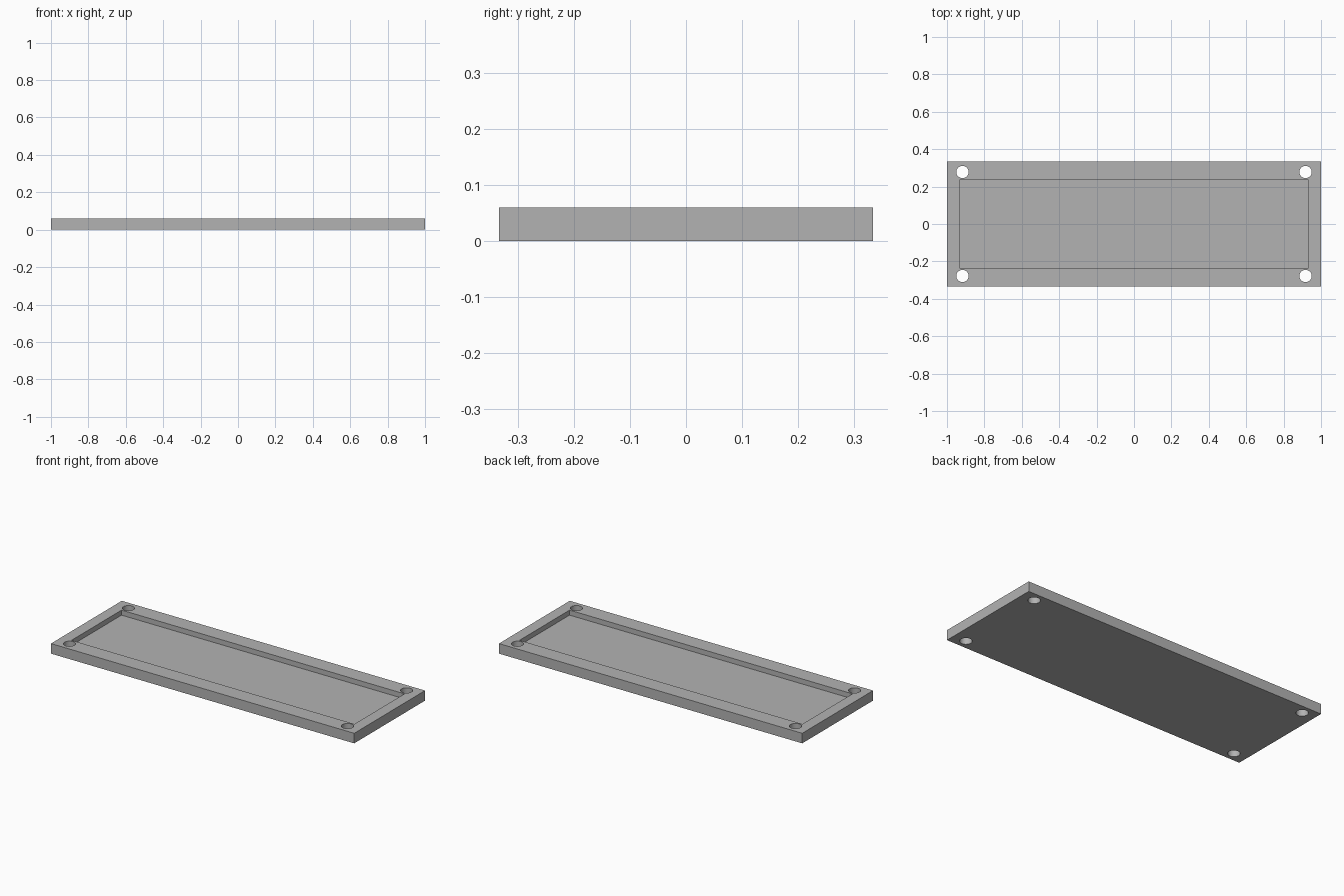
import bpy
import math

cube = bpy.data.objects.get("Cube")
if cube:
    bpy.data.objects.remove(cube, do_unlink=True)

LENGTH, WIDTH, HEIGHT = 2.0, 0.667, 0.06
POCKET_X, POCKET_Y, FLOOR = 1.866, 0.471, 0.03
HOLE_X, HOLE_Y, HOLE_R = 0.917, 0.278, 0.033

grey = bpy.data.materials.new("plain_grey")
grey.use_nodes = True
colour = (0.45, 0.45, 0.45, 1)
grey.diffuse_color = colour
grey.node_tree.nodes["Principled BSDF"].inputs["Base Color"].default_value = colour


def box(name, size, z_bottom):
    bpy.ops.mesh.primitive_cube_add(size=1, location=(0, 0, z_bottom + size[2] / 2))
    obj = bpy.context.object
    obj.name = name
    obj.scale = size
    bpy.ops.object.transform_apply(location=True, rotation=False, scale=True)
    obj.data.materials.append(grey)
    return obj


def cut(target, cutter):
    mod = target.modifiers.new(cutter.name, "BOOLEAN")
    mod.operation = "DIFFERENCE"
    mod.solver = "EXACT"
    mod.object = cutter
    bpy.context.view_layer.objects.active = target
    bpy.ops.object.modifier_apply(modifier=mod.name)
    bpy.data.objects.remove(cutter, do_unlink=True)


# Flat tray body
tray = box("tray_plate", (LENGTH, WIDTH, HEIGHT), 0)

# Shallow rectangular recess in the top
cut(tray, box("recess_cutter", (POCKET_X, POCKET_Y, HEIGHT), FLOOR))

# Screw holes through the four corners
for sx in (-1, 1):
    for sy in (-1, 1):
        bpy.ops.mesh.primitive_cylinder_add(
            vertices=48, radius=HOLE_R, depth=HEIGHT * 3,
            location=(sx * HOLE_X, sy * HOLE_Y, HEIGHT / 2))
        hole = bpy.context.object
        hole.name = "hole_cutter"
        hole.data.materials.append(grey)
        cut(tray, hole)

bpy.ops.object.select_all(action="DESELECT")
tray.select_set(True)
bpy.context.view_layer.objects.active = tray
bpy.ops.object.shade_smooth_by_angle(angle=math.radians(30))
